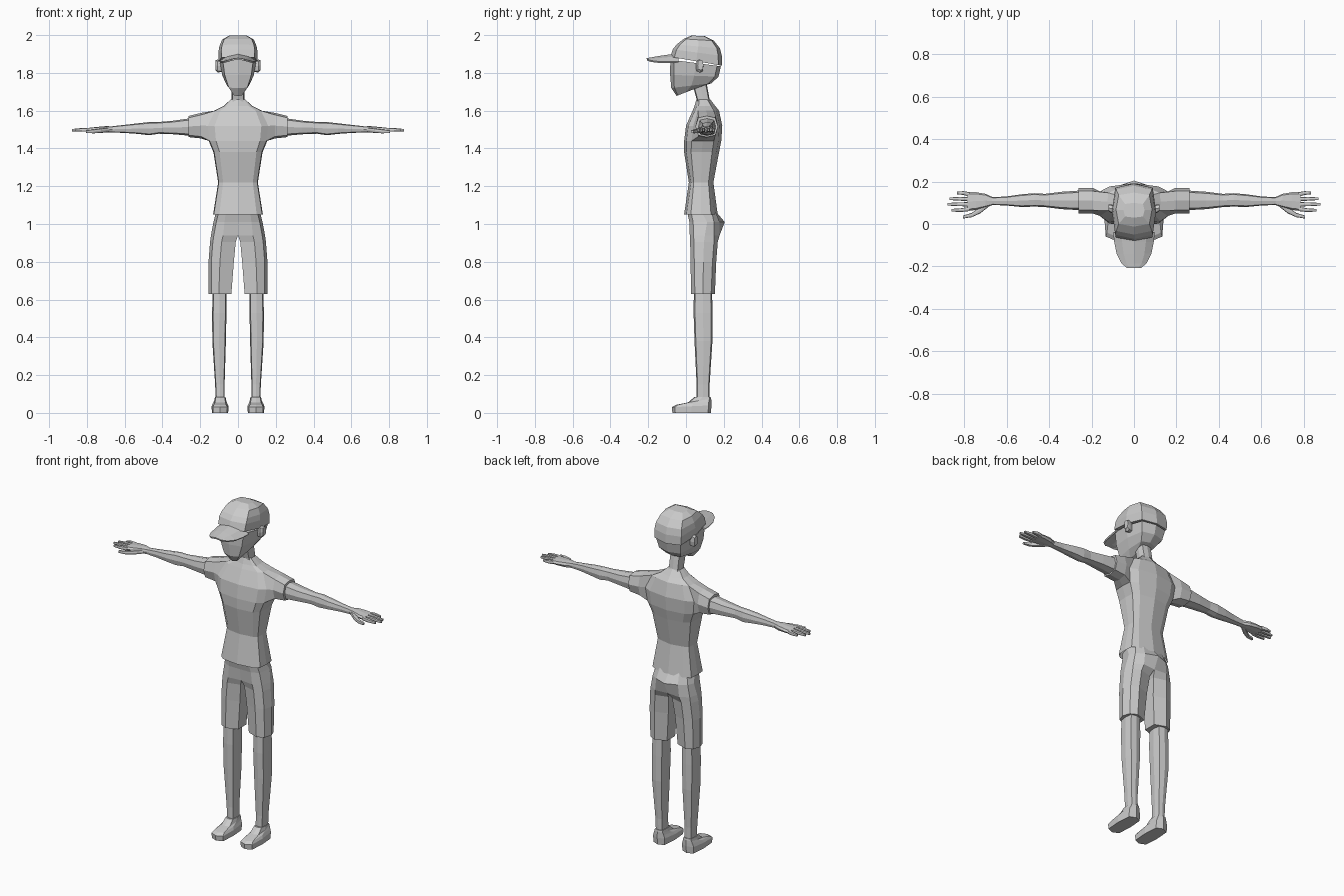
import bpy, bmesh, math

mat = bpy.data.materials.new("plain_grey")
mat.diffuse_color = (0.6, 0.6, 0.6, 1)

OCT = [(math.cos(math.radians(a)), math.sin(math.radians(a))) for a in range(0, 360, 45)]


def finish(name, bm, mirror=True):
    bmesh.ops.recalc_face_normals(bm, faces=bm.faces)
    me = bpy.data.meshes.new(name)
    bm.to_mesh(me)
    bm.free()
    me.materials.append(mat)
    ob = bpy.data.objects.new(name, me)
    bpy.context.collection.objects.link(ob)
    if mirror:
        ob.modifiers.new("mirror", 'MIRROR').merge_threshold = 0.0005
    return ob


def skin(bm, rings, closed=True):
    """Join neighbouring rings of vertices with quads."""
    for a, b in zip(rings, rings[1:]):
        n = len(a)
        for i in range(n if closed else n - 1):
            j = (i + 1) % n
            bm.faces.new((a[i], a[j], b[j], b[i]))


def loft(name, rings, mirror=True, caps=(True, True)):
    bm = bmesh.new()
    vs = [[bm.verts.new(p) for p in r] for r in rings]
    skin(bm, vs)
    if caps[0]:
        bm.faces.new(vs[0])
    if caps[1]:
        bm.faces.new(vs[-1])
    return finish(name, bm, mirror)


def level(x, w, yf, yb, zf, zb=None, sq=1.2):
    """Upright ring, tilted from zf at the front to zb at the back."""
    zb = zf if zb is None else zb
    pts = []
    for u, v in OCT:
        if abs(u * v) > 0.1:
            u, v = u * sq, v * sq
        t = (v + 1) / 2
        pts.append((x + u * w, yf + (yb - yf) * t, zf + (zb - zf) * t))
    return pts


def across(x, y0, y1, z0, z1):
    """Ring standing across the x axis."""
    return [(x, (y0 + y1) / 2 + u * (y1 - y0) / 2 * (1.15 if abs(u * v) > .1 else 1),
             (z0 + z1) / 2 + v * (z1 - z0) / 2 * (1.15 if abs(u * v) > .1 else 1)) for u, v in OCT]


# Shirt: half torso strip with a sleeve grown out of the armhole
bm = bmesh.new()
rows = []
for z, w, yf, yb in [(1.05, .132, -.01, .168), (1.22, .105, .015, .145), (1.38, .13, -.01, .175),
                     (1.44, .155, -.01, .187), (1.52, .165, 0, .192), (1.60, .125, .035, .175),
                     (1.625, .075, .045, .155), (1.66, .038, .055, .128)]:
    m, d = (yf + yb) / 2, (yb - yf) * .3
    rows.append([bm.verts.new(p) for p in [
        (0, yf, z), (w * .75, yf + .012, z), (w * .97, m - d, z), (w, m, z),
        (w * .97, m + d, z), (w * .7, yb - .015, z), (0, yb, z)]])
for r in range(len(rows) - 1):
    for c in range(6):
        if not (r in (3, 4) and c in (2, 3)):
            a, b = rows[r], rows[r + 1]
            bm.faces.new((a[c], a[c + 1], b[c + 1], b[c]))
a, b, c = rows[3:6]
sleeve = [[a[2], a[3], a[4], b[4], c[4], c[3], c[2], b[2]]]
for x, z0, z1 in [(.195, 1.453, 1.588), (.262, 1.46, 1.572)]:
    zm = (z0 + z1) / 2
    sleeve.append([bm.verts.new((x, y, z)) for y, z in [
        (.065, z0 + .01), (.11, z0), (.155, z0 + .01), (.17, zm),
        (.155, z1 - .01), (.11, z1), (.065, z1 - .01), (.05, zm)]])
skin(bm, sleeve)
bm.faces.new(sleeve[-1])
finish("shirt", bm)

# Shorts: one leg and half of the hips, mirrored
bm = bmesh.new()
rings = []
for x0, x1, yf, yb, e, z in [(.035, .156, .027, .153, .025, .63), (.022, .156, .024, .16, .025, .80),
                             (.012, .148, .022, .168, .02, .905), (0, .143, .02, .18, .008, .94),
                             (0, .13, .018, .205, 0, 1.01), (0, .115, .005, .155, 0, 1.07)]:
    m, xm, o = (yf + yb) / 2, x0 + (x1 - x0) * .55, min(yb, .168)
    rings.append([bm.verts.new(p) for p in [
        (x0, yf + e, z), (xm, yf, z), (x1 - .015, yf + .02, z), (x1, m, z),
        (x1 - .015, o - .02, z), (xm, min(yb, .178), z), (x0, yb - e, z), (x0, m, z)]])
skin(bm, rings)
bm.faces.new(rings[0])
bmesh.ops.delete(bm, geom=[f for f in bm.faces if all(v.co.x < 1e-4 for v in f.verts)], context='FACES')
finish("shorts", bm)

# Lower legs and shoes
loft("leg", [level(.098, .036, .042, .138, .66), level(.099, .038, .04, .14, .53),
             level(.1, .036, .045, .14, .38), level(.096, .025, .056, .125, .15),
             level(.094, .024, .055, .125, .07)])
loft("shoe", [level(.095, .043, -.072, .132, 0), level(.095, .045, -.075, .135, .03, .04),
              level(.095, .038, -.055, .135, .042, .06), level(.094, .032, .01, .133, .055, .075),
              level(.094, .028, .045, .13, .085, .085)])

# Arms
loft("arm", [across(*r) for r in [
    (.25, .065, .158, 1.467, 1.56), (.34, .07, .152, 1.475, 1.547), (.42, .08, .142, 1.478, 1.54),
    (.47, .082, .145, 1.47, 1.54), (.53, .08, .14, 1.477, 1.533), (.60, .087, .13, 1.482, 1.525),
    (.67, .09, .126, 1.485, 1.517)]])

# Hands: palm, four fingers and a thumb
loft("palm", [across(*r) for r in [(.665, .09, .126, 1.485, 1.517), (.70, .078, .142, 1.485, 1.518),
                                   (.745, .066, .15, 1.487, 1.514), (.785, .062, .15, 1.488, 1.51)]])
for i, (y, dy, tip) in enumerate([(.071, -.006, .86), (.093, 0, .88), (.117, .002, .87), (.14, .006, .835)]):
    loft(f"finger_{i + 1}", [across(.775, y - .01, y + .01, 1.488, 1.51),
                             across((.775 + tip) / 2, y + dy - .009, y + dy + .009, 1.489, 1.508),
                             across(tip, y + dy - .006, y + dy + .006, 1.491, 1.503)])
loft("thumb", [across(.68, .085, .115, 1.487, 1.51), across(.725, .05, .082, 1.482, 1.506),
               across(.765, .032, .052, 1.48, 1.5), across(.805, .026, .04, 1.482, 1.496)])

# Neck and head
loft("neck", [level(0, .04, .06, .145, 1.61), level(0, .034, .056, .125, 1.66),
              level(0, .034, .035, .11, 1.74)], False)
loft("head", [level(0, .025, -.05, .045, 1.678, 1.715), level(0, .058, -.078, .135, 1.72, 1.745),
              level(0, .083, -.084, .172, 1.79, 1.78), level(0, .095, -.083, .185, 1.87, 1.835)], False)
loft("ear", [across(.085, .055, .088, 1.805, 1.865), across(.108, .052, .092, 1.802, 1.87),
             across(.12, .062, .092, 1.815, 1.868)])

# Cap crown
loft("cap", [level(0, .102, -.083, .192, 1.885, 1.838), level(0, .104, -.07, .19, 1.925, 1.89),
             level(0, .099, -.05, .18, 1.95, 1.93), level(0, .085, -.012, .148, 1.98, 1.97),
             level(0, .05, .03, .1, 1.998, 1.994)], False)

# Cap brim: an arched, tapering sheet
bm = bmesh.new()
grid = []
for y, w, z in [(-.04, .098, 1.905), (-.085, .093, 1.898), (-.14, .082, 1.89), (-.185, .06, 1.882),
                (-.208, .032, 1.878)]:
    grid.append([bm.verts.new((w * u, y, z - 4.5 * (w * u) ** 2)) for u in (-1, -.6, 0, .6, 1)])
skin(bm, grid, False)
brim = finish("cap_brim", bm, False)
brim.modifiers.new("thickness", 'SOLIDIFY').thickness = 0.009
